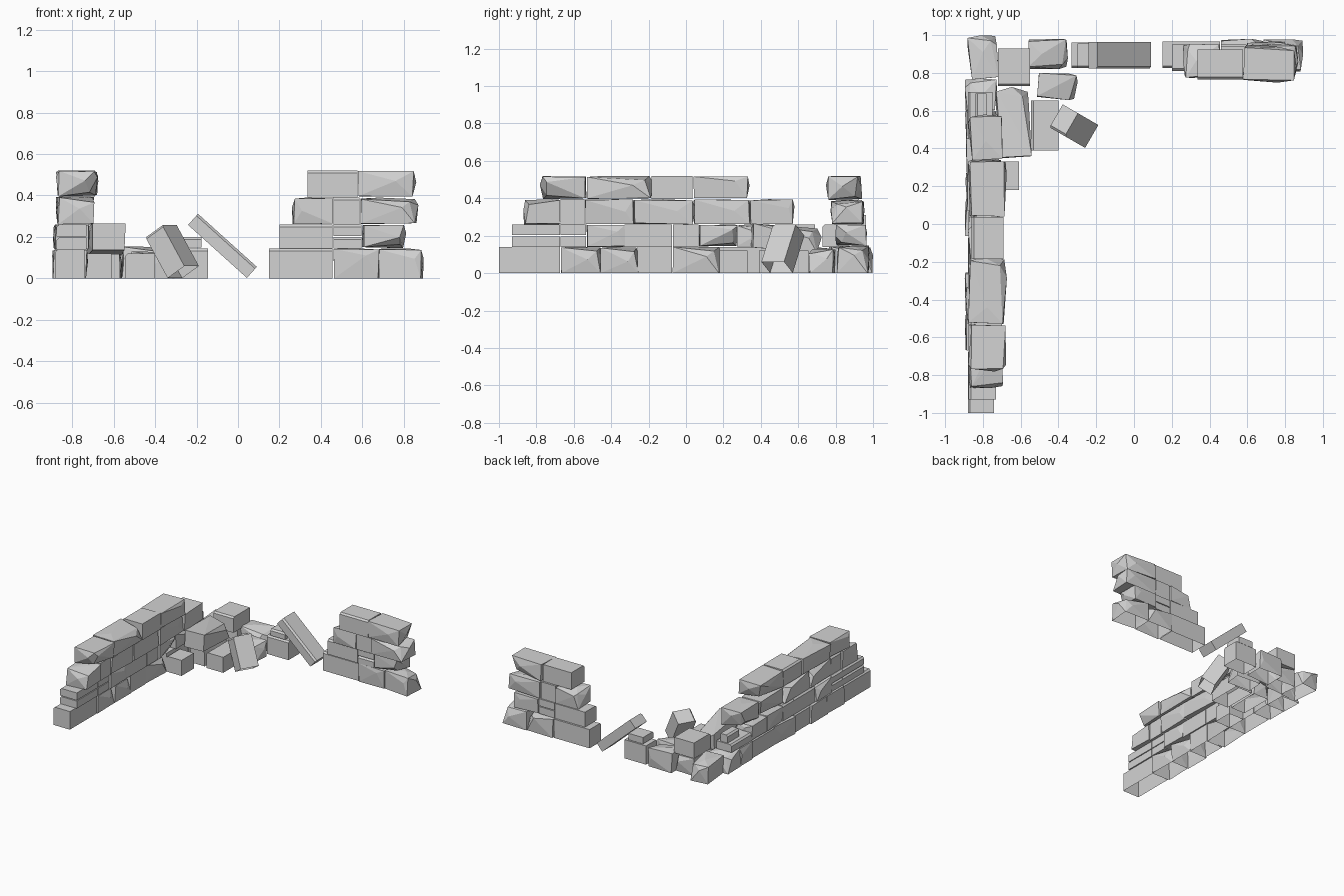
import bpy, bmesh, math, random
from mathutils import Vector, Euler

random.seed(11)
cube = bpy.data.objects.get("Cube")
if cube:
    bpy.data.objects.remove(cube, do_unlink=True)

stone = bpy.data.materials.new("grey_stone")
stone.use_nodes = True
GREY = (0.65, 0.65, 0.65, 1)
stone.diffuse_color = GREY
stone.node_tree.nodes["Principled BSDF"].inputs["Base Color"].default_value = GREY


def rough_points(half, main, grounded):
    """Corners of a hewn lump: one chopped corner, a bulging end and sides."""
    side = 1 - main
    jit = random.uniform
    chopped = (random.choice((-1, 1)), 1 if grounded else random.choice((-1, 1)))
    points = []
    for a in (-1, 1):
        for b in (-1, 1):
            for c in (-1, 1):
                p = Vector()
                p[main] = a * half[main] * (jit(0.86, 0.95) if a > 0 else jit(0.96, 1))
                p[side] = b * half[side] * jit(0.82, 0.98)
                p.z = c * half.z * jit(0.88, 1)
                if a > 0 and (b, c) == chopped:
                    p[main] *= 0.8
                    p[side] *= 0.7
                    p.z *= 0.7
                if grounded and c < 0:
                    p.z = -half.z
                points.append(p)
    tip = Vector((0, 0, half.z * jit(0.1, 0.5)))
    tip[main] = half[main]
    tip[side] = half[side] * jit(-0.5, 0.5)
    points.append(tip)
    for s in (-1, 1):
        p = Vector((0, 0, half.z * jit(-0.2, 0.6)))
        p[main] = half[main] * jit(0.3, 0.75)
        p[side] = s * half[side]
        points.append(p)
    crown = Vector((0, 0, half.z))
    crown[main] = half[main] * jit(-0.6, 0.3)
    points.append(crown)
    return points


def block(name, centre, size, rough=False, along="x", turn=(0, 0, 0), grounded=False):
    """One stone: a squared slab or a hewn lump; grounded ones are open below."""
    bm = bmesh.new()
    half = Vector(size) / 2
    main = 0 if along == "x" else 1
    side = 1 - main
    if rough:
        verts = [bm.verts.new(p) for p in rough_points(half, main, grounded)]
        hull = bmesh.ops.convex_hull(bm, input=verts)
        bmesh.ops.delete(bm, geom=hull["geom_interior"], context="VERTS")
        bmesh.ops.dissolve_limit(bm, angle_limit=math.radians(4),
                                 verts=bm.verts[:], edges=bm.edges[:])
    else:
        bmesh.ops.create_cube(bm, size=1)
        for v in bm.verts:
            v.co = Vector([v.co[i] * size[i] for i in range(3)])
        worn = [e for e in bm.edges
                if all(v.co.z > 0 and v.co[side] < 0 for v in e.verts)]
        bmesh.ops.bevel(bm, geom=worn, offset=0.012, segments=1, affect="EDGES")
    bmesh.ops.recalc_face_normals(bm, faces=bm.faces[:])
    if grounded:
        under = [f for f in bm.faces if all(v.co.z < 0.001 - half.z for v in f.verts)]
        bmesh.ops.delete(bm, geom=under, context="FACES")
    mesh = bpy.data.meshes.new(name)
    bm.to_mesh(mesh)
    bm.free()
    mesh.materials.append(stone)
    obj = bpy.data.objects.new(name, mesh)
    obj.location = centre
    obj.rotation_euler = Euler([math.radians(a) for a in turn])
    bpy.context.scene.collection.objects.link(obj)


def span(name, xs, ys, zs, rough=False, along="x", turn=(0, 0, 0)):
    """A stone given by its extents."""
    centre = [(a + b) / 2 for a, b in (xs, ys, zs)]
    size = [b - a for a, b in (xs, ys, zs)]
    block(name, centre, size, rough, along, turn, zs[0] == 0)


def course(name, along, depth, height, joints, kinds):
    """A row: s squared, r rough, R rough facing back, d two thin slabs."""
    low, high = height
    mid = (low + high) / 2
    for i, kind in enumerate(kinds):
        rough = kind in "rR"
        # rough ends bulge into the joint, squared ends stop short of it
        run = (joints[i], joints[i + 1] + (0.01 if kind == "r" else -0.004))
        d = (depth[0] - 0.015, depth[1] + 0.015) if rough else depth
        layers = [(low, mid - 0.003), (mid + 0.003, high)] if kind == "d" else [height]
        for j, layer in enumerate(layers):
            xs, ys = (run, d) if along == "x" else (d, run)
            yaw = random.uniform(-3, 3) if rough else 0
            if kind == "R":
                yaw += 180
            span(f"{name}_stone_{i + 1}_{j + 1}", xs, ys, layer, rough, along, (0, 0, yaw))


# Long side wall, from the ground up
course("side_wall_base", "y", (-0.88, -0.74), (0, 0.14),
       [-1, -0.67, -0.46, -0.26, -0.07, 0.18, 0.45, 0.6, 0.76], "srrsrsrr")
course("side_wall_second", "y", (-0.875, -0.73), (0.14, 0.26),
       [-0.93, -0.67, -0.53, -0.33, -0.07, 0.07, 0.27, 0.45], "ddrssrr")
course("side_wall_third", "y", (-0.86, -0.71), (0.26, 0.395),
       [-0.87, -0.67, -0.54, -0.28, 0.04, 0.34, 0.57], "Rsrrrr")
course("side_wall_top", "y", (-0.86, -0.69), (0.395, 0.52),
       [-0.78, -0.53, -0.185, 0.04, 0.33], "Rrsr")
span("side_wall_end_slab", (-0.88, -0.75), (0.45, 0.7), (0.14, 0.2), along="y")
span("side_wall_small_slab", (-0.84, -0.78), (0.55, 0.69), (0.2, 0.26), along="y")

# Standing part of the back wall
course("back_wall_base", "x", (0.825, 0.965), (0, 0.145),
       [0.15, 0.46, 0.68, 0.885], "srr")
course("back_wall_second", "x", (0.81, 0.95), (0.145, 0.26),
       [0.2, 0.46, 0.6, 0.8], "sdr")
course("back_wall_third", "x", (0.79, 0.94), (0.26, 0.39),
       [0.26, 0.46, 0.59, 0.86], "Rsr")
course("back_wall_top", "x", (0.765, 0.925), (0.39, 0.52),
       [0.335, 0.58, 0.85], "sr")

# Broken corner
span("corner_stone", (-0.875, -0.72), (0.77, 1), (0, 0.145), True, "y", (0, 0, 6))
span("corner_base_stone", (-0.72, -0.55), (0.78, 0.93), (0, 0.14), True)
span("corner_upper_stone", (-0.72, -0.55), (0.73, 0.93), (0.14, 0.26))
span("corner_end_stone", (-0.56, -0.35), (0.82, 0.98), (0, 0.155), True)
span("gap_base_stone", (-0.33, -0.145), (0.825, 0.96), (0, 0.145))
span("gap_slab", (-0.3, -0.175), (0.825, 0.955), (0.15, 0.2))

# Fallen stones
block("leaning_plank", (-0.075, 0.893, 0.157), (0.382, 0.14, 0.072), turn=(0, 42, 0))
block("tilted_stone", (-0.318, 0.518, 0.13), (0.11, 0.14, 0.235), turn=(0, -32, -30),
      grounded=True)
span("fallen_long_stone", (-0.725, -0.55), (0.35, 0.725), (0.12, 0.255), True, "y", (-4, 0, 4))
span("fallen_support_stone", (-0.7, -0.56), (0.4, 0.68), (0, 0.12), True, "y")
span("fallen_flat_stone", (-0.545, -0.4), (0.39, 0.655), (0, 0.12), along="y")
span("fallen_rough_stone", (-0.51, -0.3), (0.66, 0.8), (0, 0.13), True, turn=(0, 0, -4))
span("fallen_small_stone", (-0.74, -0.61), (0.18, 0.33), (0, 0.12), along="y")
